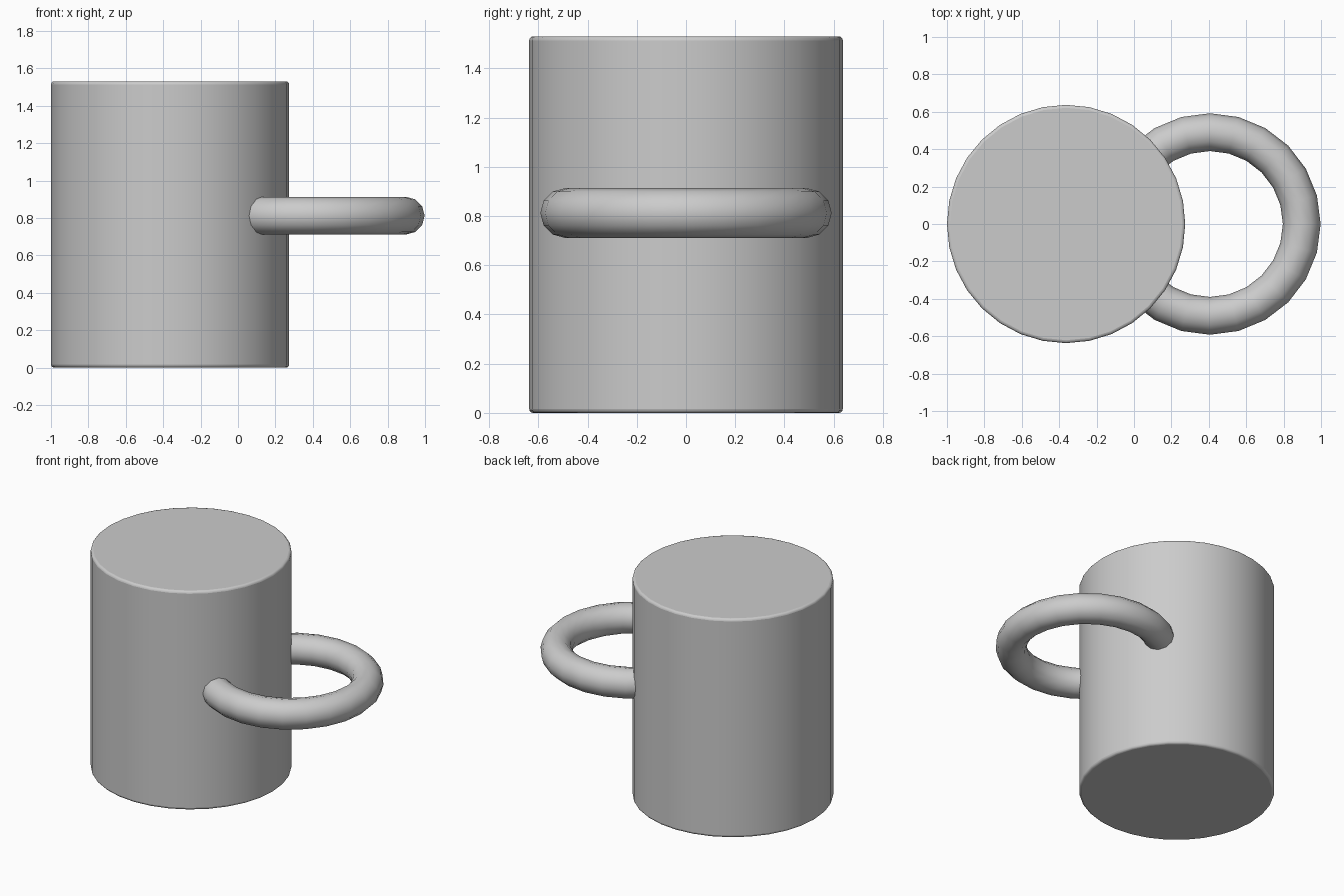
import bpy
import math

if "Cube" in bpy.data.objects:
    bpy.data.objects.remove(bpy.data.objects["Cube"])

# Solid cup body with softly bevelled rims
bpy.ops.mesh.primitive_cylinder_add(vertices=32, radius=0.637, depth=1.53,
                                    location=(-0.363, 0, 0.765))
body = bpy.context.object
body.name = "cup_body"
bevel = body.modifiers.new("rim_bevel", 'BEVEL')
bevel.width = 0.016
bevel.segments = 3
bevel.limit_method = 'ANGLE'
bevel.angle_limit = math.radians(40)
bpy.ops.object.shade_smooth_by_angle(angle=math.radians(35))

# Horizontal ring handle, sunk into the side of the body
bpy.ops.mesh.primitive_torus_add(major_segments=24, minor_segments=12,
                                 major_radius=0.491, minor_radius=0.101,
                                 location=(0.406, 0, 0.812))
handle = bpy.context.object
handle.name = "ring_handle"
bpy.ops.object.shade_smooth()
